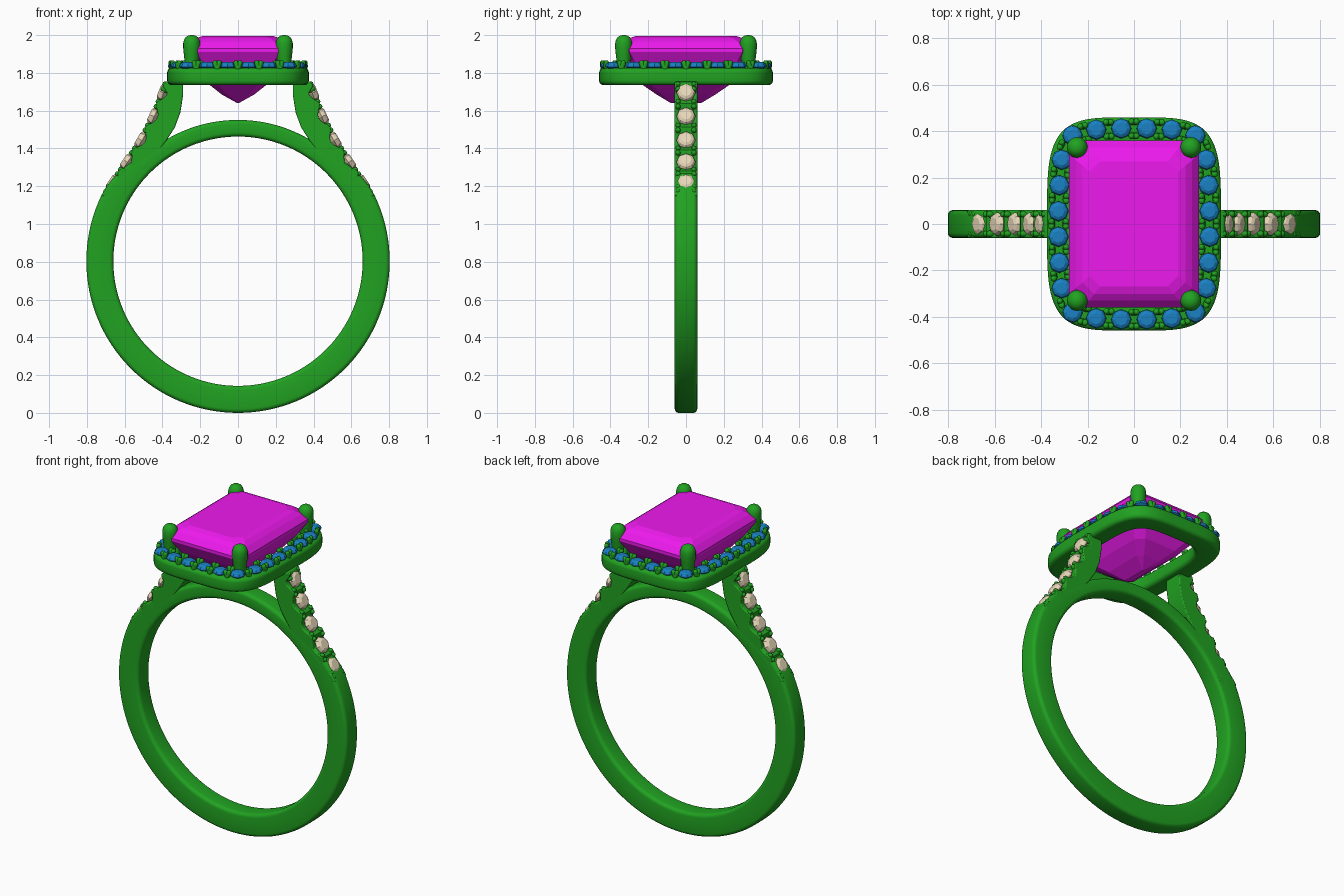
import bpy, bmesh, math
from mathutils import Vector, Matrix

if "Cube" in bpy.data.objects:
    bpy.data.objects.remove(bpy.data.objects["Cube"])


def material(name, rgb):
    m = bpy.data.materials.new(name)
    m.diffuse_color = (*rgb, 1)
    m.use_nodes = True
    m.node_tree.nodes["Principled BSDF"].inputs["Base Color"].default_value = m.diffuse_color
    return m


METAL = material("green_metal", (0.015, 0.36, 0.015))
CENTRE = material("magenta_gem", (0.85, 0.01, 0.85))
BLUE = material("blue_gem", (0.01, 0.22, 0.55))
CREAM = material("cream_gem", (0.8, 0.68, 0.48))


def finish(bm, name, mat, smooth=None):
    bmesh.ops.recalc_face_normals(bm, faces=bm.faces)
    me = bpy.data.meshes.new(name)
    bm.to_mesh(me)
    bm.free()
    ob = bpy.data.objects.new(name, me)
    bpy.context.collection.objects.link(ob)
    me.materials.append(mat)
    if smooth:
        bpy.ops.object.select_all(action='DESELECT')
        ob.select_set(True)
        bpy.context.view_layer.objects.active = ob
        bpy.ops.object.shade_smooth_by_angle(angle=math.radians(smooth))
    return ob


def skin(bm, loops, closed=False):
    """Join a list of equal-sized point loops with quads; cap or close the ends."""
    vs = [[bm.verts.new(p) for p in lp] for lp in loops]
    n = len(vs[0])
    for i in range(len(vs) if closed else len(vs) - 1):
        a, b = vs[i], vs[(i + 1) % len(vs)]
        for j in range(n):
            bm.faces.new((a[j], a[(j + 1) % n], b[(j + 1) % n], b[j]))
    if not closed:
        bm.faces.new(vs[0])
        bm.faces.new(vs[-1])


def rounded_rect(u0, u1, v0, v1, r, steps=4):
    pts = []
    for k, (cu, cv) in enumerate([(u1 - r, v1 - r), (u0 + r, v1 - r),
                                  (u0 + r, v0 + r), (u1 - r, v0 + r)]):
        for s in range(steps + 1):
            a = math.pi / 2 * (k + s / steps)
            pts.append((cu + r * math.cos(a), cv + r * math.sin(a)))
    return pts


def ring_loop(r, z, n):
    return [Vector((r * math.cos(2 * math.pi * i / n), r * math.sin(2 * math.pi * i / n), z))
            for i in range(n)]


def round_stone(bm, pos, normal, r):
    """Small eight-sided brilliant with its girdle at pos."""
    m = Matrix.Translation(pos) @ Vector(normal).to_track_quat('Z', 'Y').to_matrix().to_4x4()
    prof = [(0.05, -0.7), (1, -0.08), (1, 0.08), (0.85, 0.33), (0.58, 0.48)]
    skin(bm, [[m @ p for p in ring_loop(r * a, r * h, 8)] for a, h in prof])


def bead(bm, pos, normal, r, length):
    """Domed post pointing along normal, tip near pos."""
    m = Matrix.Translation(pos) @ Vector(normal).to_track_quat('Z', 'Y').to_matrix().to_4x4()
    prof = [(1, -length), (1, -r), (0.8, -0.4 * r), (0.4, -0.08 * r)]
    skin(bm, [[m @ p for p in ring_loop(r * a, h, 8)] for a, h in prof])


# Band: full circle, thinner across the top under the head
bm = bmesh.new()
loops = []
for i in range(128):
    a = 2 * math.pi * i / 128
    ang = math.degrees(math.asin(math.sin(a)))
    t = min(max((ang - 26) / 30, 0), 1)
    outer = 0.803 - 0.055 * t * t * (3 - 2 * t)
    loops.append([(u * math.cos(a), y, 0.803 + u * math.sin(a))
                  for u, y in rounded_rect(0.66, outer, -0.06, 0.06, 0.022)])
skin(bm, loops, closed=True)
finish(bm, "band", METAL, 40)

# Shoulders: scalloped side profile with five stones each
edge = [Vector(p) for p in [(0.722, 1.15), (0.672, 1.225), (0.598, 1.335), (0.522, 1.45),
                            (0.458, 1.575), (0.408, 1.70), (0.385, 1.76)]]
inner = [(0.29, 1.76), (0.291, 1.68), (0.305, 1.59), (0.335, 1.51), (0.38, 1.44),
         (0.45, 1.345), (0.53, 1.23), (0.60, 1.11)]
stones = bmesh.new()
beads = bmesh.new()
for s, side in ((1, "right"), (-1, "left")):
    outline = []
    for i in range(len(edge) - 1):
        d = edge[i + 1] - edge[i]
        nrm = Vector((d.y, -d.x)).normalized()
        for k in range(8):
            t = k / 8
            dip = abs(math.cos(math.pi * t)) ** 1.5
            if (i == 0 and t < 0.5) or (i == len(edge) - 2 and t > 0.5):
                dip = 0
            outline.append(edge[i] + d * t - nrm * 0.034 * dip)
        # paired beads between neighbouring stones
        mid = edge[i] + d * 0.5
        n3 = (s * nrm.x, 0, nrm.y)
        for y in (-0.042, 0.042):
            for o in (-0.014, 0.014):
                p = mid + d.normalized() * o + nrm * 0.008
                bead(beads, (s * p.x, y, p.y), n3, 0.014, 0.04)
    for i in range(1, 6):
        d = edge[i + 1] - edge[i - 1]
        nrm = Vector((d.y, -d.x)).normalized()
        p = edge[i] - nrm * 0.012
        round_stone(stones, (s * p.x, 0, p.y), (s * nrm.x, 0, nrm.y), 0.05)
    bm = bmesh.new()
    pts = [tuple(p) for p in outline] + inner
    f = bm.faces.new([bm.verts.new((s * x, -0.06, z)) for x, z in pts])
    ext = bmesh.ops.extrude_face_region(bm, geom=[f])
    bmesh.ops.translate(bm, vec=(0, 0.12, 0),
                        verts=[v for v in ext["geom"] if isinstance(v, bmesh.types.BMVert)])
    ob = finish(bm, side + "_shoulder", METAL, 40)
    bev = ob.modifiers.new("soft_edges", 'BEVEL')
    bev.width, bev.segments, bev.angle_limit = 0.006, 2, math.radians(60)
finish(stones, "shoulder_stones", CREAM)

# Halo: cushion-shaped rim
bm = bmesh.new()
section = rounded_rect(-0.125, 0, 1.735, 1.826, 0.024)
loops = []
for i in range(120):
    a = 2 * math.pi * i / 120
    c, sn = math.cos(a), math.sin(a)
    c, sn = math.copysign(abs(c) ** 0.48, c), math.copysign(abs(sn) ** 0.48, sn)
    loops.append([((0.375 + o) * c, (0.46 + o) * sn, z) for o, z in section])
skin(bm, loops, closed=True)
finish(bm, "halo", METAL, 40)

# Halo stones (one quarter, mirrored) and the beads that hold them
quarter = [(0.326, 0.055), (0.322, 0.167), (0.312, 0.277), (0.265, 0.382),
           (0.163, 0.407), (0.055, 0.412)]
path = (quarter + [(-x, y) for x, y in quarter[::-1]]
        + [(-x, -y) for x, y in quarter] + [(x, -y) for x, y in quarter[::-1]])
bm = bmesh.new()
for i, (x, y) in enumerate(path):
    round_stone(bm, (x, y, 1.836), (0, 0, 1), 0.044)
    p, q = Vector((x, y, 0)), Vector((*path[(i + 1) % len(path)], 0))
    d = (q - p).normalized()
    out = Vector((d.y, -d.x, 0))
    for off in (-0.034, 0.031):
        for o in (-0.015, 0.015):
            pos = (p + q) / 2 + out * off + d * o + Vector((0, 0, 1.866))
            lean = Vector((0, 0, 1)) + d * o * 22 + out * off * 3
            bead(beads, pos, lean, 0.014, 0.055)
finish(bm, "halo_stones", BLUE)
finish(beads, "setting_beads", METAL, 60)

# Centre stone: step cut with clipped corners and a keel
bm = bmesh.new()
levels = [(0.004, 0.08, 1.64, 0.002), (0.085, 0.155, 1.685, 0.03), (0.155, 0.235, 1.74, 0.045),
          (0.235, 0.315, 1.835, 0.055), (0.28, 0.36, 1.91, 0.06), (0.28, 0.36, 1.928, 0.06),
          (0.25, 0.33, 1.963, 0.055), (0.222, 0.302, 1.983, 0.05), (0.19, 0.27, 1.994, 0.045)]
skin(bm, [[(x, y - c, z), (x - c, y, z), (c - x, y, z), (-x, y - c, z),
           (-x, c - y, z), (c - x, -y, z), (x - c, -y, z), (x, c - y, z)]
          for x, y, z, c in levels])
finish(bm, "centre_stone", CENTRE)

# Four corner prongs with domed tips
bm = bmesh.new()
prof = [(0.032, 1.76), (0.034, 1.84), (0.041, 1.89), (0.045, 1.93), (0.045, 1.957),
        (0.041, 1.975), (0.032, 1.989), (0.018, 1.998), (0.004, 2.0)]
for sx in (1, -1):
    for sy in (1, -1):
        at = Vector((sx * 0.245, sy * 0.33, 0))
        skin(bm, [[at + p for p in ring_loop(r, z, 20)] for r, z in prof])
finish(bm, "prongs", METAL, 50)
